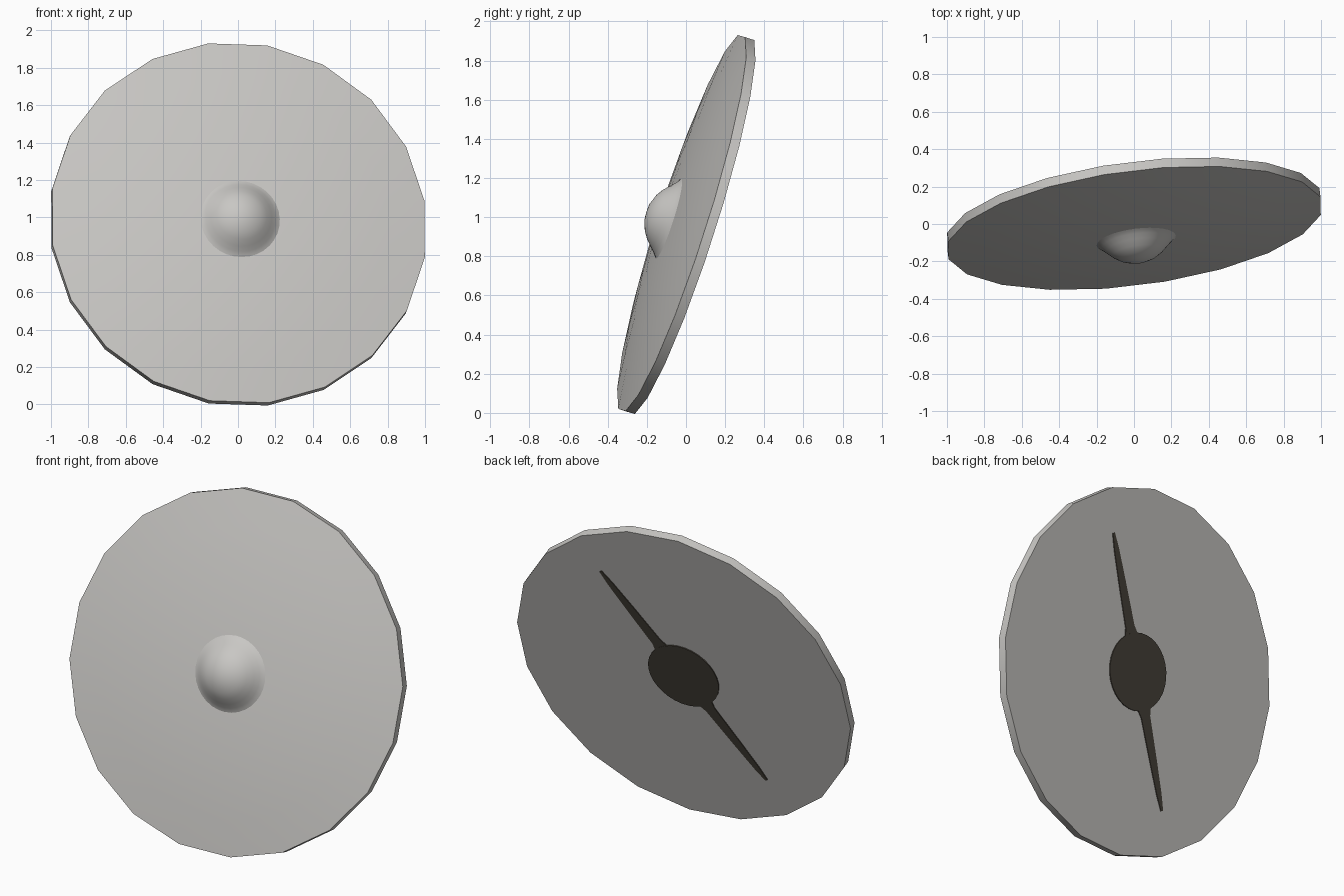
import bpy, bmesh, math
from mathutils import Vector, Matrix

if "Cube" in bpy.data.objects:
    bpy.data.objects.remove(bpy.data.objects["Cube"])


def material(name, rgb):
    m = bpy.data.materials.new(name)
    m.diffuse_color = (*rgb, 1)
    m.use_nodes = True
    m.node_tree.nodes["Principled BSDF"].inputs["Base Color"].default_value = m.diffuse_color
    return m


grey = material("pale grey", (0.58, 0.57, 0.55))
brown = material("dark brown", (0.065, 0.055, 0.042))

# Tilted frame: n points out of the front face, w runs up the shield
n = Vector((0.13, -1, 0.32)).normalized()
u = Vector((1, 0.13, 0)).normalized()
w = n.cross(u)
frame = Matrix.Translation((0.003, -0.022, 0.97)) @ Matrix((u, w, n)).transposed().to_4x4()


def finish(name, bm, mat, angle=30):
    bmesh.ops.remove_doubles(bm, verts=bm.verts, dist=1e-5)
    bmesh.ops.recalc_face_normals(bm, faces=bm.faces)
    me = bpy.data.meshes.new(name)
    bm.to_mesh(me)
    bm.free()
    ob = bpy.data.objects.new(name, me)
    bpy.context.collection.objects.link(ob)
    me.materials.append(mat)
    ob.matrix_world = frame
    bpy.ops.object.select_all(action='DESELECT')
    ob.select_set(True)
    bpy.context.view_layer.objects.active = ob
    bpy.ops.object.shade_smooth_by_angle(angle=math.radians(angle))
    return ob


def revolve(name, profile, sides, mat, phase=0):
    """Turn a (radius, height) profile round the local z axis."""
    bm = bmesh.new()
    vs = [bm.verts.new((r * math.cos(phase), r * math.sin(phase), h)) for r, h in profile]
    es = [bm.edges.new(p) for p in zip(vs, vs[1:])]
    bmesh.ops.spin(bm, geom=vs + es, cent=(0, 0, 0), axis=(0, 0, 1),
                   angle=math.tau, steps=sides, use_merge=True)
    return finish(name, bm, mat)


# Shield board: flat back, thin rim, gently domed front
R, T, RISE = 1.015, 0.05, 0.075
front = [(R * k, RISE * (1 - k * k)) for k in (1, 0.8, 0.6, 0.4, 0.2, 0)]
revolve("shield_board", [(0, -T), (R, -T)] + front, 20, grey, math.radians(7))

# Round boss with a slightly flared foot
revolve("boss", [(0.235, 0.06), (0.205, 0.076), (0.188, 0.09), (0.165, 0.112),
                 (0.135, 0.141), (0.1, 0.165), (0.05, 0.184), (0, 0.19)], 32, grey)

# Grip disc on the back
revolve("grip_disc", [(0, -T - 0.006), (0.215, -T - 0.006), (0.215, -T + 0.002)], 32, brown)

# Tapered grip bar across the back
bm = bmesh.new()
half = [(0.2, 0.05), (0.25, 0.034), (0.5, 0.026), (0.68, 0.018), (0.77, 0.008)]
outline = [(x, y) for x, y in half] + [(x, -y) for x, y in reversed(half)]
outline += [(-x, -y) for x, y in half] + [(-x, y) for x, y in reversed(half)]
turn = Matrix.Rotation(math.radians(58), 4, 'Z')
face = bm.faces.new([bm.verts.new(turn @ Vector((x, y, -T + 0.002))) for x, y in outline])
ext = bmesh.ops.extrude_face_region(bm, geom=[face])
bmesh.ops.translate(bm, vec=(0, 0, -0.007),
                    verts=[v for v in ext["geom"] if isinstance(v, bmesh.types.BMVert)])
finish("grip_bar", bm, brown)
